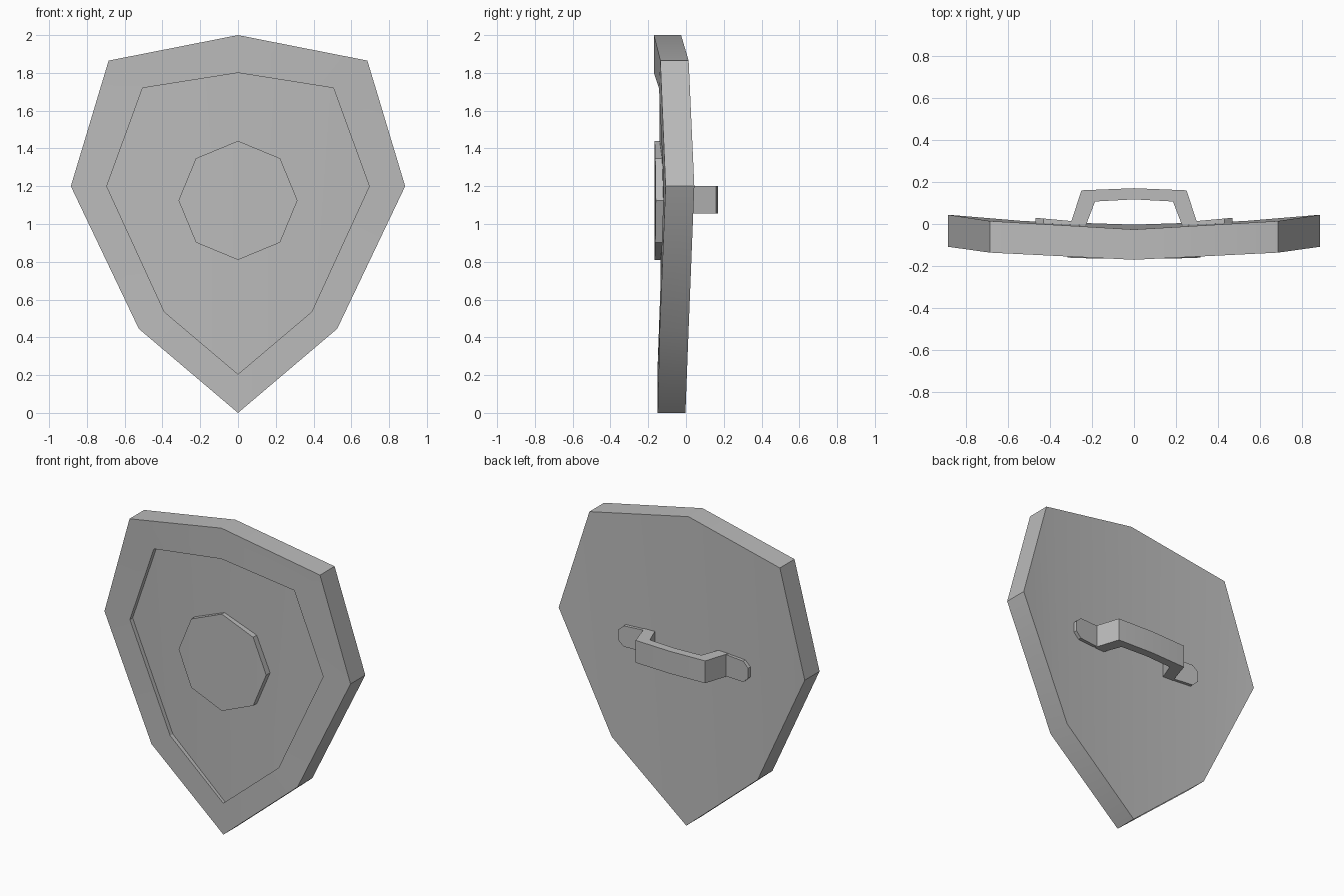
import bpy, bmesh, math

old = bpy.data.objects.get("Cube")
if old:
    bpy.data.objects.remove(old)

GREY = (0.5, 0.5, 0.5, 1)
mat = bpy.data.materials.new("plain grey")
mat.use_nodes = True
mat.diffuse_color = GREY
mat.node_tree.nodes["Principled BSDF"].inputs["Base Color"].default_value = GREY


def finish(name, bm):
    bmesh.ops.recalc_face_normals(bm, faces=bm.faces)
    mesh = bpy.data.meshes.new(name)
    bm.to_mesh(mesh)
    bm.free()
    mesh.materials.append(mat)
    obj = bpy.data.objects.new(name, mesh)
    bpy.context.collection.objects.link(obj)
    bpy.ops.object.select_all(action='DESELECT')
    obj.select_set(True)
    bpy.context.view_layer.objects.active = obj
    bpy.ops.object.shade_smooth_by_angle(angle=math.radians(25))
    return obj


def ring(bm, half, depths):
    """Symmetric outline from its right half, top to bottom, bowed by the depths."""
    pts = [(x, y, z) for (x, z), y in zip(half, depths)]
    pts += [(-x, y, z) for x, y, z in pts[-2:0:-1]]
    return [bm.verts.new(p) for p in pts]


def bridge(bm, a, b):
    n = len(a)
    for i in range(n):
        j = (i + 1) % n
        bm.faces.new((a[i], a[j], b[j], b[i]))


def cap(bm, r):
    """Fill an eight-point outline with upright strips either side of the centre."""
    top, corner, side, lower, bottom, lower2, side2, corner2 = r
    for c, s, l in ((corner, side, lower), (corner2, side2, lower2)):
        bm.faces.new((top, c, l))
        bm.faces.new((top, l, bottom))
        bm.faces.new((c, s, l))


# Shield body: back, outer wall, raised rim and recessed panel
outer = [(0, 2), (0.685, 1.865), (0.885, 1.2), (0.525, 0.445), (0, 0)]
inner = [(0, 1.8), (0.505, 1.72), (0.695, 1.2), (0.39, 0.535), (0, 0.205)]
bm = bmesh.new()
back = ring(bm, outer, [-0.026, 0.014, 0.044, 0.014, -0.003])
front = ring(bm, outer, [-0.17, -0.136, -0.108, -0.139, -0.15])
rim = ring(bm, inner, [-0.17, -0.143, -0.118, -0.14, -0.152])
panel = ring(bm, inner, [-0.142, -0.113, -0.09, -0.112, -0.132])
cap(bm, back)
bridge(bm, back, front)
bridge(bm, front, rim)
bridge(bm, rim, panel)
cap(bm, panel)
finish("shield_body", bm)

# Octagonal boss in the middle of the panel
R = 0.315
octagon = [(R * math.sin(i * math.pi / 4), 1.125 + R * math.cos(i * math.pi / 4)) for i in range(5)]
bm = bmesh.new()
base = ring(bm, octagon, [-0.1] * 5)
face = ring(bm, octagon, [-0.166, -0.163, -0.16, -0.163, -0.166])
cap(bm, base)
bridge(bm, base, face)
cap(bm, face)
finish("boss", bm)

# Bent grip on the back: an arch of four-sided sections
outside = [(0.305, -0.01), (0.25, 0.16), (0, 0.17)]
inside = [(0.23, -0.01), (0.185, 0.107), (0, 0.117)]
bm = bmesh.new()
sections = []
for sign, order in ((-1, (0, 1, 2)), (1, (1, 0))):
    for k in order:
        sections.append([bm.verts.new((sign * x, y, z)) for (x, y), z in
                         ((outside[k], 1.2), (outside[k], 1.055), (inside[k], 1.055), (inside[k], 1.2))])
for a, b in zip(sections, sections[1:]):
    bridge(bm, a, b)
bm.faces.new(sections[0])
bm.faces.new(sections[-1])
finish("grip", bm)

# Pointed mounting plates at each end of the grip
plate = [(0.23, 1.2), (0.43, 1.195), (0.468, 1.16), (0.468, 1.095), (0.43, 1.06), (0.23, 1.055)]
for name, sign in (("left_mount", 1), ("right_mount", -1)):
    bm = bmesh.new()
    low = [bm.verts.new((sign * x, -0.01, z)) for x, z in plate]
    high = [bm.verts.new((sign * x, 0.008 + 0.09 * (x - 0.23), z)) for x, z in plate]
    bridge(bm, low, high)
    bm.faces.new(low)
    bm.faces.new(high)
    finish(name, bm)
